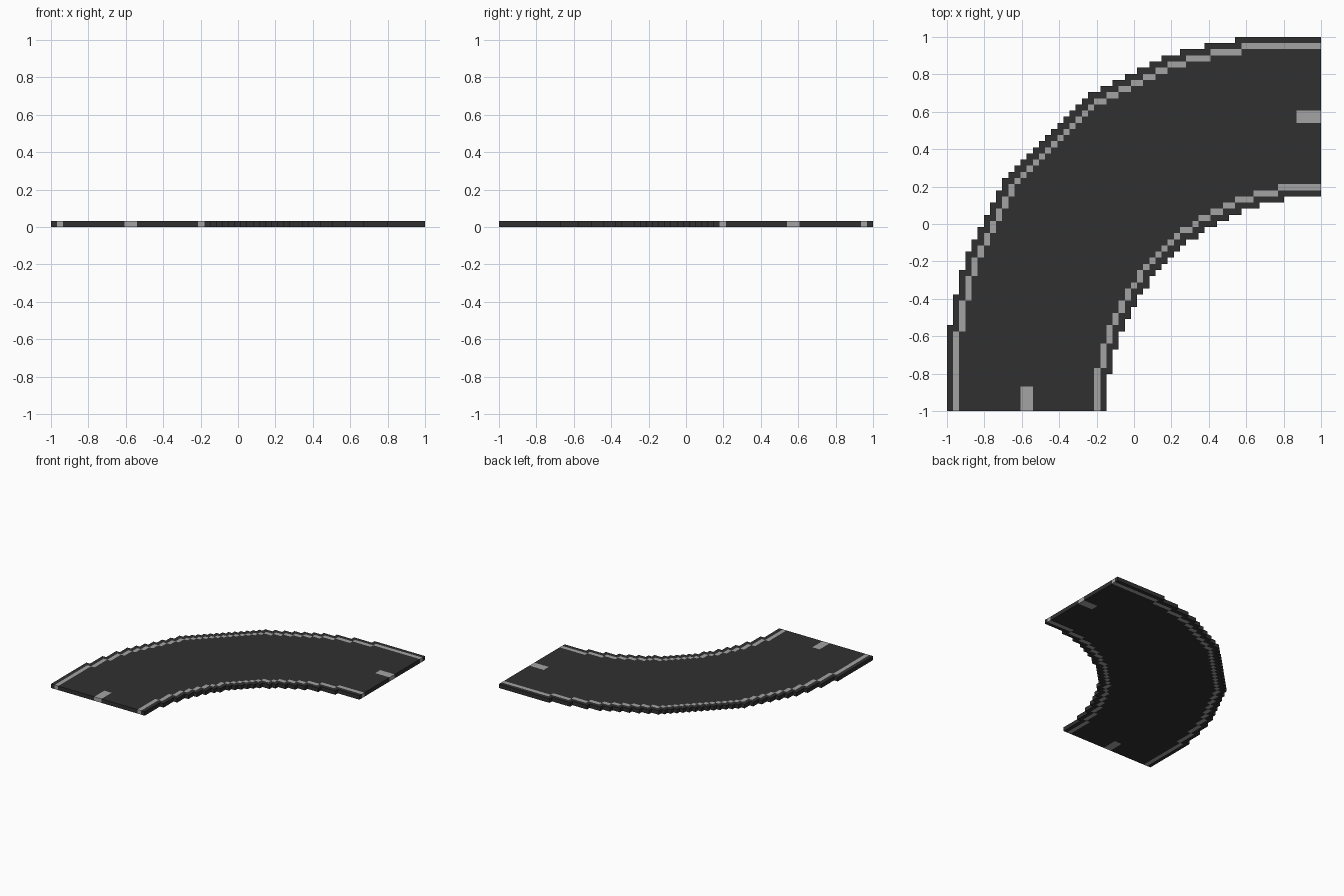
import bpy, bmesh, math

if "Cube" in bpy.data.objects:
    bpy.data.objects.remove(bpy.data.objects["Cube"])

N = 61            # grid cells per side
S = 2.0 / N       # cell size, also the slab thickness
INNER_R = 35      # inner curve radius in cells, centred on the front right corner
OUTER = [47, 42, 38, 35, 33, 31, 29, 27, 25, 23]   # stepped outer curve, then a 45 degree run


def material(name, value):
    m = bpy.data.materials.new(name)
    m.diffuse_color = (value, value, value, 1)
    m.use_nodes = True
    m.node_tree.nodes["Principled BSDF"].inputs["Base Color"].default_value = m.diffuse_color
    return m


# Cells are (i from left, j from back); the bend is symmetric about the diagonal
def in_outer(i, j):
    lo, hi = min(i, j), max(i, j)
    if lo < 0:
        return False
    return hi >= (OUTER[lo] if lo < len(OUTER) else 32 - lo)


def in_hole(i, j):
    i, j = min(i, N - 1), min(j, N - 1)
    return math.hypot(N - i - 0.5, N - j - 0.5) < INNER_R


def is_road(i, j):
    return in_outer(i, j) and not in_hole(i, j)


def is_paint(i, j):
    # outer edge line: the outline stepped one cell inwards
    a, b = i - 1, j - 1
    if in_outer(a, b) and not (in_outer(a - 1, b) and in_outer(a, b - 1)):
        return True
    # inner edge line
    a, b = i + 1, j + 1
    if not in_hole(a, b) and (in_hole(a + 1, b) or in_hole(a, b + 1)):
        return True
    # short centre dashes at both ends
    return min(i, j) in (12, 13) and max(i, j) >= N - 4


# Road slab: cell faces extruded upwards
bm = bmesh.new()
verts = {}


def corner(i, j):
    if (i, j) not in verts:
        verts[i, j] = bm.verts.new((-1 + i * S, 1 - j * S, 0))
    return verts[i, j]


for i in range(N):
    for j in range(N):
        if is_road(i, j):
            bm.faces.new([corner(i, j), corner(i, j + 1), corner(i + 1, j + 1), corner(i + 1, j)])

res = bmesh.ops.extrude_face_region(bm, geom=bm.faces[:], use_keep_orig=True)
for v in res["geom"]:
    if isinstance(v, bmesh.types.BMVert):
        v.co.z = S
bmesh.ops.recalc_face_normals(bm, faces=bm.faces[:])
bm.normal_update()

# Paint goes through the slab: each face takes the colour of the cell behind it
for f in bm.faces:
    p = f.calc_center_median() - f.normal * S * 0.3
    i, j = math.floor((p.x + 1) / S), math.floor((1 - p.y) / S)
    f.material_index = 1 if is_paint(i, j) else 0

mesh = bpy.data.meshes.new("curved_road")
bm.to_mesh(mesh)
bm.free()
mesh.materials.append(material("dark asphalt", 0.03))
mesh.materials.append(material("light grey paint", 0.37))
road = bpy.data.objects.new("curved_road", mesh)
bpy.context.collection.objects.link(road)
